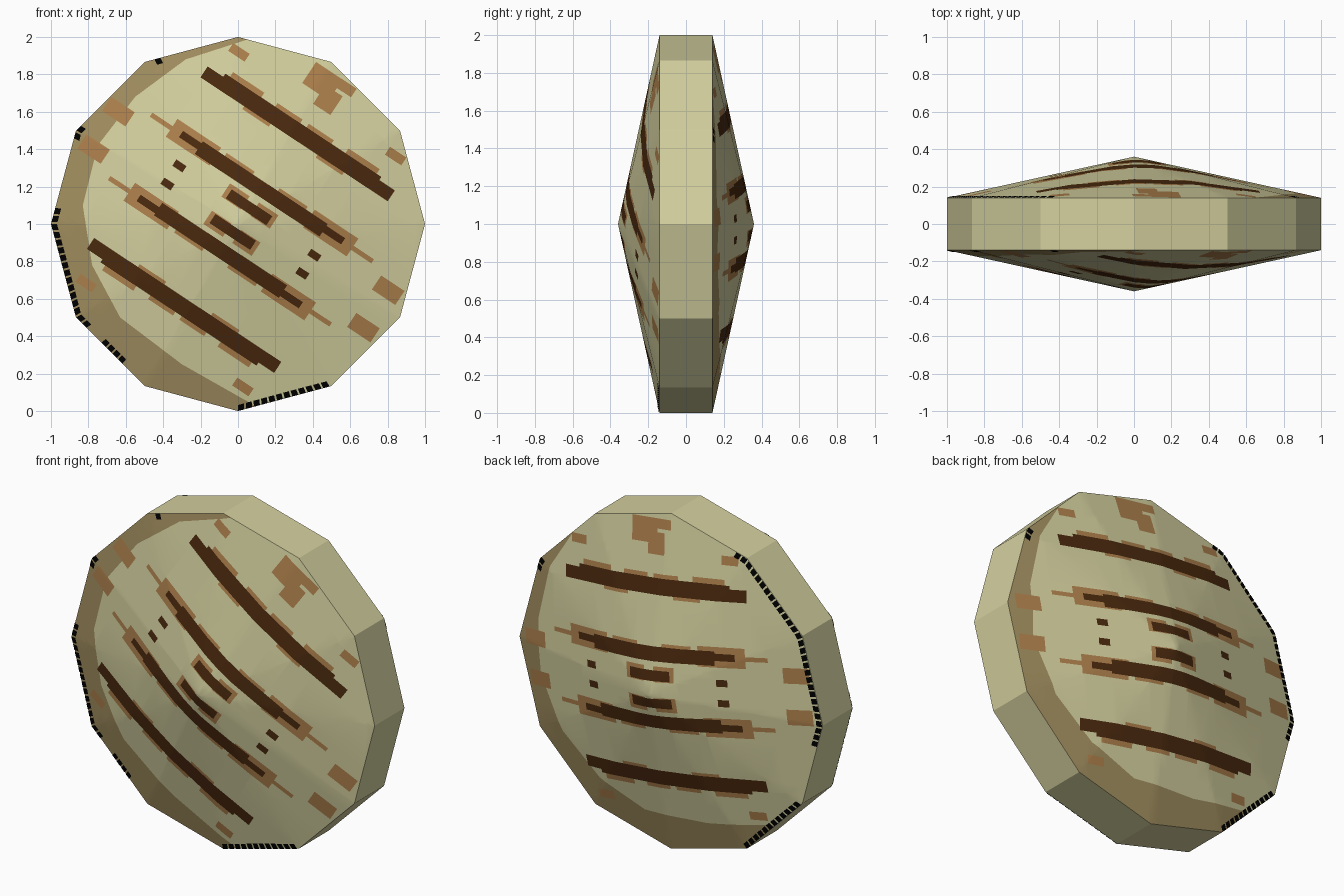
import bpy, bmesh, math
from mathutils import Matrix, Vector

if "Cube" in bpy.data.objects:
    bpy.data.objects.remove(bpy.data.objects["Cube"])

SIDES, HALF, PEAK = 12, 0.14, 0.36
TILT = math.radians(33.5)          # slope of the painted stripes
MID = 0.028                        # offset of the stripe pattern's centre


def material(name, rgb):
    m = bpy.data.materials.new(name)
    lin = [((c / 255 + 0.055) / 1.055) ** 2.4 if c > 10 else c / 255 / 12.92 for c in rgb]
    m.diffuse_color = (*lin, 1)
    m.use_nodes = True
    m.node_tree.nodes["Principled BSDF"].inputs["Base Color"].default_value = m.diffuse_color
    return m


CREAM = material("cream", (212, 208, 159))
BROWN = material("light brown", (173, 128, 76))
DARK = material("dark brown", (74, 41, 14))
EDGE = material("worn tan", (161, 142, 95))
BLACK = material("black", (0, 0, 0))

# Painted boxes (u0, u1, v0, v1) along/across the stripes, mirrored four ways
dark_boxes = [
    (0, .50, .515, .605), (.47, .60, .515, .585),      # outer stripes
    (0, .40, .157, .237), (.40, .52, .185, .225),      # inner stripes
    (0, .13, .050, .108),                              # middle bars
    (.40, .465, .038, .078),                           # dots
]
brown_boxes = [
    (.27, .47, .60, .635), (.02, .18, .60, .628), (.15, .32, .497, .52),
    (.30, .58, .148, .262), (.50, .71, .19, .216), (.08, .26, .23, .255),
    (.03, .155, .045, .13),
    (.79, .94, .075, .165), (.45, .555, .715, .765),
]
# Single blotch, not mirrored
blotch = [(-.13, .04, .79, .925), (-.02, .09, .73, .85), (.03, .13, .87, .925)]
# Inner border of the worn edge
worn = [(0, .97), (-.28, .88), (-.55, .68), (-.75, .42), (-.83, .10),
        (-.78, -.22), (-.63, -.5), (-.3, -.75), (0, -.92)]

U = Vector((math.cos(TILT), 0, -math.sin(TILT)))
V = Vector((math.sin(TILT), 0, math.cos(TILT)))


def inside(boxes, u, v):
    return any(a < u < b and c < v < d for a, b, c, d in boxes)


def worn_planes():
    for (x0, z0), (x1, z1) in zip(worn, worn[1:]):
        n = Vector((z0 - z1, 0, x1 - x0)).normalized()
        p = Vector((x0, 0, z0))
        yield p, (n if n.dot(p) > 0 else -n)


def paint_index(c):
    u, v = c.dot(U), c.dot(V) - MID
    if inside(dark_boxes, abs(u), abs(v)):
        return 2
    if inside(brown_boxes, abs(u), abs(v)) or inside(blotch, u, v):
        return 1
    if any((c - p).dot(n) > 0 for p, n in worn_planes()):
        return 3
    return 0


def finish(bm, name, mats, matrix):
    bm.transform(matrix)
    me = bpy.data.meshes.new(name)
    bm.to_mesh(me)
    bm.free()
    for m in mats:
        me.materials.append(m)
    ob = bpy.data.objects.new(name, me)
    bpy.context.collection.objects.link(ob)
    return ob


def painted_face(name, spin, turn):
    """Shallow 12-sided cone, cut along the painted borders."""
    bm = bmesh.new()
    apex = bm.verts.new((0, -PEAK, 0))
    ring = []
    for k in range(SIDES):
        a = 2 * math.pi * k / SIDES - spin
        ring.append(bm.verts.new((math.cos(a), -HALF, math.sin(a))))
    for k in range(SIDES):
        bm.faces.new((apex, ring[k], ring[(k + 1) % SIDES]))
    us, vs = set(), set()
    for a, b, c, d in dark_boxes + brown_boxes:
        us |= {a, b, -a, -b}
        vs |= {c, d, -c, -d}
    for a, b, c, d in blotch:
        us |= {a, b}
        vs |= {c, d}
    cuts = [(U * u, U) for u in sorted(us)] + [(V * (v + MID), V) for v in sorted(vs)]
    for co, no in cuts + list(worn_planes()):
        bmesh.ops.bisect_plane(bm, geom=bm.verts[:] + bm.edges[:] + bm.faces[:],
                               dist=1e-5, plane_co=co, plane_no=no)
    for f in bm.faces:
        f.material_index = paint_index(f.calc_center_median())
        f.smooth = True
    m = Matrix.Translation((0, 0, 1)) @ Matrix.Rotation(turn, 4, 'Z') @ Matrix.Rotation(-spin, 4, 'Y')
    return finish(bm, name, [CREAM, BROWN, DARK, EDGE], m)


def edge_chips(name, spans, turn):
    """Row of tiny black plates along parts of the outer edge."""
    bm = bmesh.new()

    def point(deg, inset):
        a = math.radians(deg)
        big = math.cos(math.pi / SIDES) / math.cos(a % (math.pi / 6) - math.pi / 12)
        r = big - inset
        y = PEAK - (PEAK - HALF) * r / big + 0.003
        return bm.verts.new((r * math.cos(a), -y, r * math.sin(a)))

    for start, end in spans:
        d = start
        while d < end:
            bm.faces.new([point(d, .032), point(d, 0), point(d + 1.9, 0), point(d + 1.9, .032)])
            d += 2.5
    return finish(bm, name, [BLACK],
                  Matrix.Translation((0, 0, 1)) @ Matrix.Rotation(turn, 4, 'Z'))


# Flat-sided rim
bm = bmesh.new()
rings = [[bm.verts.new((math.cos(k * math.pi / 6), y, math.sin(k * math.pi / 6)))
          for k in range(SIDES)] for y in (-HALF, HALF)]
for k in range(SIDES):
    j = (k + 1) % SIDES
    bm.faces.new((rings[0][k], rings[1][k], rings[1][j], rings[0][j]))
finish(bm, "rim", [CREAM], Matrix.Translation((0, 0, 1)))

# Painted front and back; the back pattern is turned
painted_face("front_face", 0, 0)
painted_face("back_face", math.radians(41), math.pi)

# Black chips on the edges
edge_chips("front_edge_chips", [(115, 117), (148, 152), (175, 213), (221, 229), (270, 299)], 0)
edge_chips("back_edge_chips", [(-60, -31), (-8, 64), (149, 153)], math.pi)
